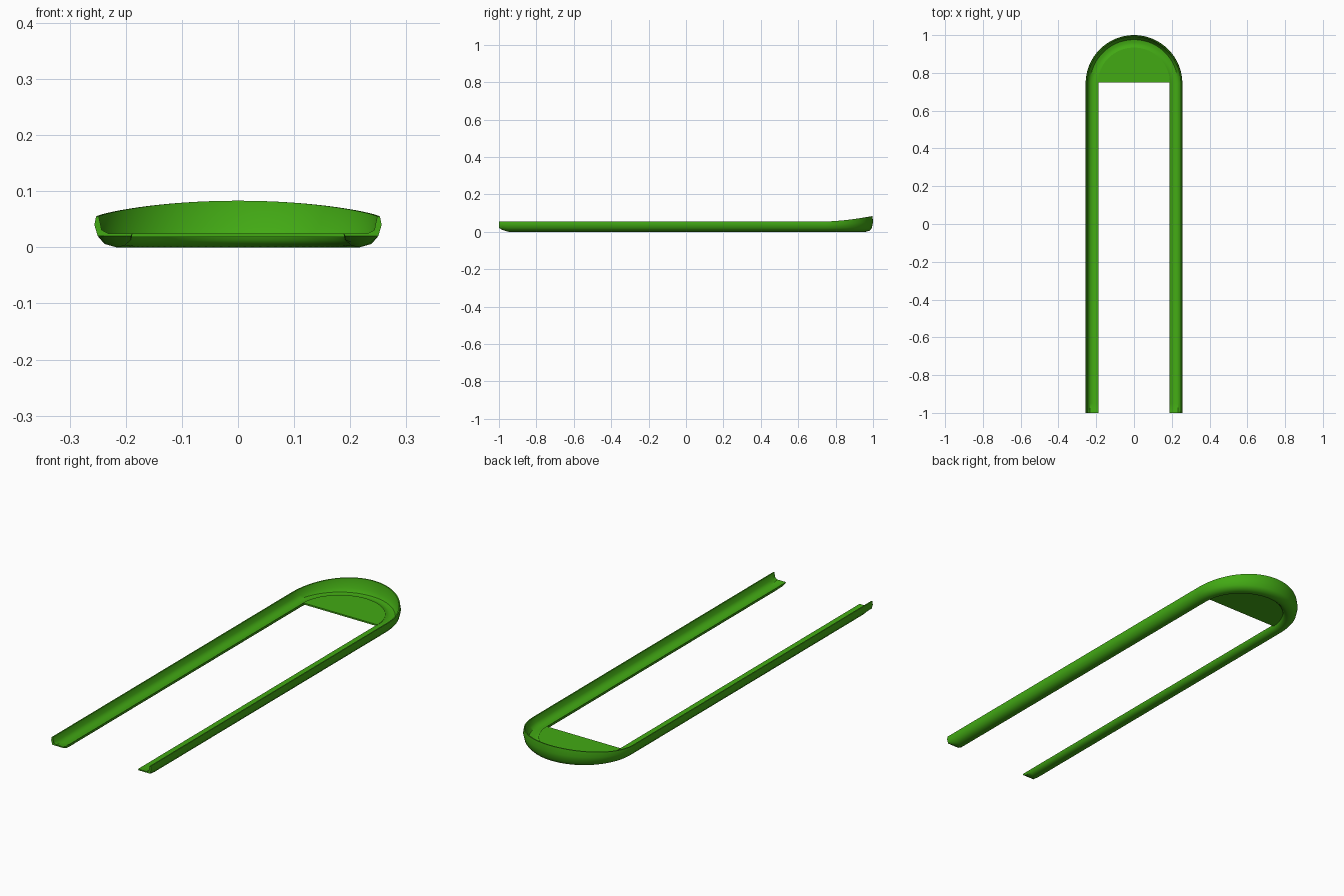
import bpy, bmesh, math

if "Cube" in bpy.data.objects:
    bpy.data.objects.remove(bpy.data.objects["Cube"])

green = bpy.data.materials.new("leaf green")
green.diffuse_color = (0.055, 0.40, 0.007, 1)
green.use_nodes = True
green.node_tree.nodes["Principled BSDF"].inputs["Base Color"].default_value = green.diffuse_color
CY = 0.744  # centre of the rounded end


def make_object(name, bm):
    bmesh.ops.recalc_face_normals(bm, faces=bm.faces)
    mesh = bpy.data.meshes.new(name)
    bm.to_mesh(mesh)
    bm.free()
    mesh.materials.append(green)
    ob = bpy.data.objects.new(name, mesh)
    bpy.context.collection.objects.link(ob)
    bpy.ops.object.select_all(action='DESELECT')
    ob.select_set(True)
    bpy.context.view_layer.objects.active = ob
    bpy.ops.object.shade_smooth_by_angle(angle=math.radians(35))
    return ob


# Rail cross-section: (distance from the centre line, height, inside surface?)
outer = [(0.253, 0.055), (0.256, 0.04), (0.250, 0.02), (0.238, 0.006),
         (0.217, 0.0), (0.202, 0.003), (0.191, 0.013)]
inner = [(0.188, 0.025), (0.200, 0.018), (0.215, 0.015), (0.232, 0.019),
         (0.243, 0.031), (0.248, 0.055)]
section = [(r, z, False) for r, z in outer] + [(r, z, True) for r, z in inner]

# Stations round the U: angle, y of the centre, lowest bottom, lowest floor
ends = [(-1.0, 0.02, 0.025), (-0.98, 0.009, 0.021), (-0.95, 0.0, 0.0)]
stations = [(0.0, y, b, f) for y, b, f in ends]
N = 48
stations += [(math.pi * i / N, CY, 0, 0) for i in range(N + 1)]
stations += [(math.pi, y, b, f) for y, b, f in reversed(ends)]

# U-shaped rim with a raised rounded end
bm = bmesh.new()
rings = []
for a, y, low, floor in stations:
    rise = 0.028 * max(0.0, math.sin(a)) ** 1.6
    ring = []
    for r, z, inside in section:
        z = max(z, floor if inside else low)
        if z > 0.025:
            z += rise * (z - 0.025) / 0.03
        ring.append(bm.verts.new((r * math.cos(a), y + r * math.sin(a), z)))
    rings.append(ring)
n = len(section)
for p, q in zip(rings, rings[1:]):
    for i in range(n):
        j = (i + 1) % n
        bm.faces.new((p[i], p[j], q[j], q[i]))
bm.faces.new(rings[0])
bm.faces.new(rings[-1])
make_object("curved_rim", bm)

# Half-round plate filling the rounded end
bm = bmesh.new()
R = 0.19
arc = [bm.verts.new((R * math.cos(math.pi * i / N), CY + 0.004 + (R - 0.004) * math.sin(math.pi * i / N), 0.018))
       for i in range(N + 1)]
face = bm.faces.new(arc)
top = bmesh.ops.extrude_face_region(bm, geom=[face])
for v in top["geom"]:
    if isinstance(v, bmesh.types.BMVert):
        v.co.z = 0.025
make_object("end_plate", bm)
